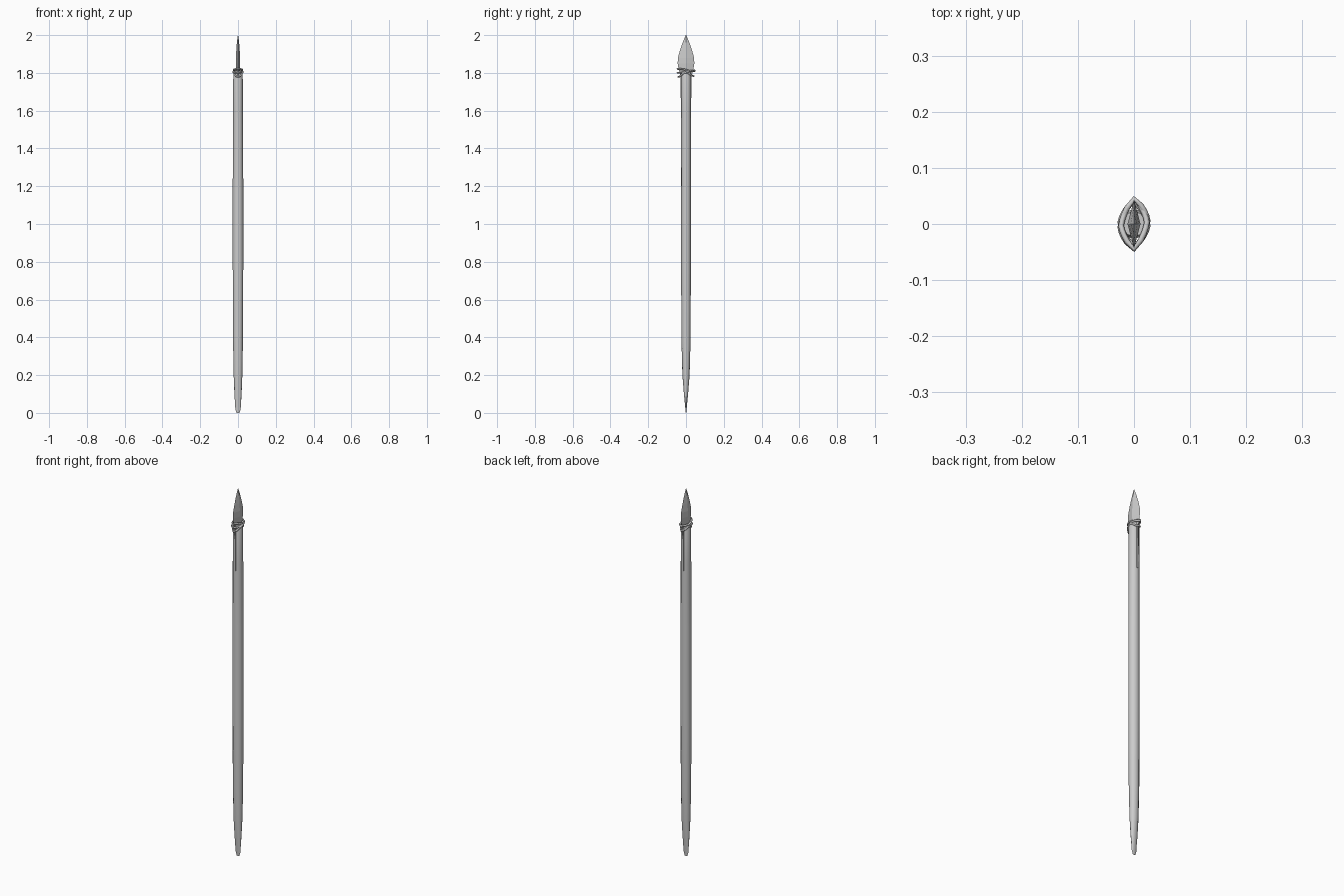
import bpy, bmesh, math

if "Cube" in bpy.data.objects:
    bpy.data.objects.remove(bpy.data.objects["Cube"])


def loft(name, rings, smooth=None):
    """Skin a list of closed rings (lists of xyz) and cap both ends."""
    bm = bmesh.new()
    rows = [[bm.verts.new(p) for p in ring] for ring in rings]
    n = len(rows[0])
    for a, b in zip(rows, rows[1:]):
        for i in range(n):
            j = (i + 1) % n
            bm.faces.new((a[i], a[j], b[j], b[i]))
    bm.faces.new(rows[0][::-1])
    bm.faces.new(rows[-1])
    bmesh.ops.recalc_face_normals(bm, faces=bm.faces)
    me = bpy.data.meshes.new(name)
    bm.to_mesh(me)
    bm.free()
    ob = bpy.data.objects.new(name, me)
    bpy.context.collection.objects.link(ob)
    if smooth:
        bpy.context.view_layer.objects.active = ob
        ob.select_set(True)
        bpy.ops.object.shade_smooth_by_angle(angle=math.radians(smooth))
        ob.select_set(False)
    return ob


def ellipse(z, rx, ry, n=12):
    return [(rx * math.cos(2 * math.pi * i / n), ry * math.sin(2 * math.pi * i / n), z)
            for i in range(n)]


def diamond(z, rx, ry):
    return ellipse(z, rx, ry, 4)


# Wooden shaft, flattened to a chisel-like butt
shaft = [(0.0, .008, .001), (.02, .014, .003), (.1, .019, .011), (.2, .023, .019),
         (.38, .026, .024), (.8, .028, .026), (1.2, .028, .026), (1.6, .026, .026),
         (1.795, .025, .026), (1.81, .021, .022)]
loft("shaft", [ellipse(*s) for s in shaft], 50)

# Leaf-shaped blade with ridge, plus the tang set through the split shaft
blade = [(1.785, .008, .030), (1.82, .010, .039), (1.85, .0115, .044), (1.88, .0115, .043),
         (1.92, .009, .032), (1.96, .006, .018), (1.985, .003, .008), (2.0, .0005, .001)]
loft("blade", [diamond(*b) for b in blade])
tang = [(1.56, .026), (1.65, .0275), (1.79, .030)]
loft("tang", [[(sx * .004, sy * y, z) for sx, sy in ((1, 1), (-1, 1), (-1, -1), (1, -1))]
              for z, y in tang])


def cord(name, z, tilt, droop, rx, ry, shift):
    """Lashing loop stretched around the blade edges."""
    cu = bpy.data.curves.new(name, 'CURVE')
    cu.dimensions = '3D'
    cu.bevel_depth = .005
    cu.bevel_resolution = 1
    sp = cu.splines.new('POLY')
    n = 16
    sp.points.add(n - 1)
    for i, p in enumerate(sp.points):
        a = 2 * math.pi * i / n
        c, s = math.cos(a), math.sin(a)
        r = 1 / (abs(c / rx) ** 1.35 + abs(s / ry) ** 1.35) ** (1 / 1.35)
        p.co = (r * c, r * s + shift * c, z + tilt * s - droop * abs(s) ** 3, 1)
    sp.use_cyclic_u = True
    ob = bpy.data.objects.new(name, cu)
    bpy.context.collection.objects.link(ob)


# Cord lashing
cord("lashing_upper", 1.815, -.006, 0, .023, .045, .003)
cord("lashing_middle", 1.806, .006, 0, .0245, .045, .006)
cord("lashing_lower", 1.802, .002, .021, .0245, .040, -.003)
